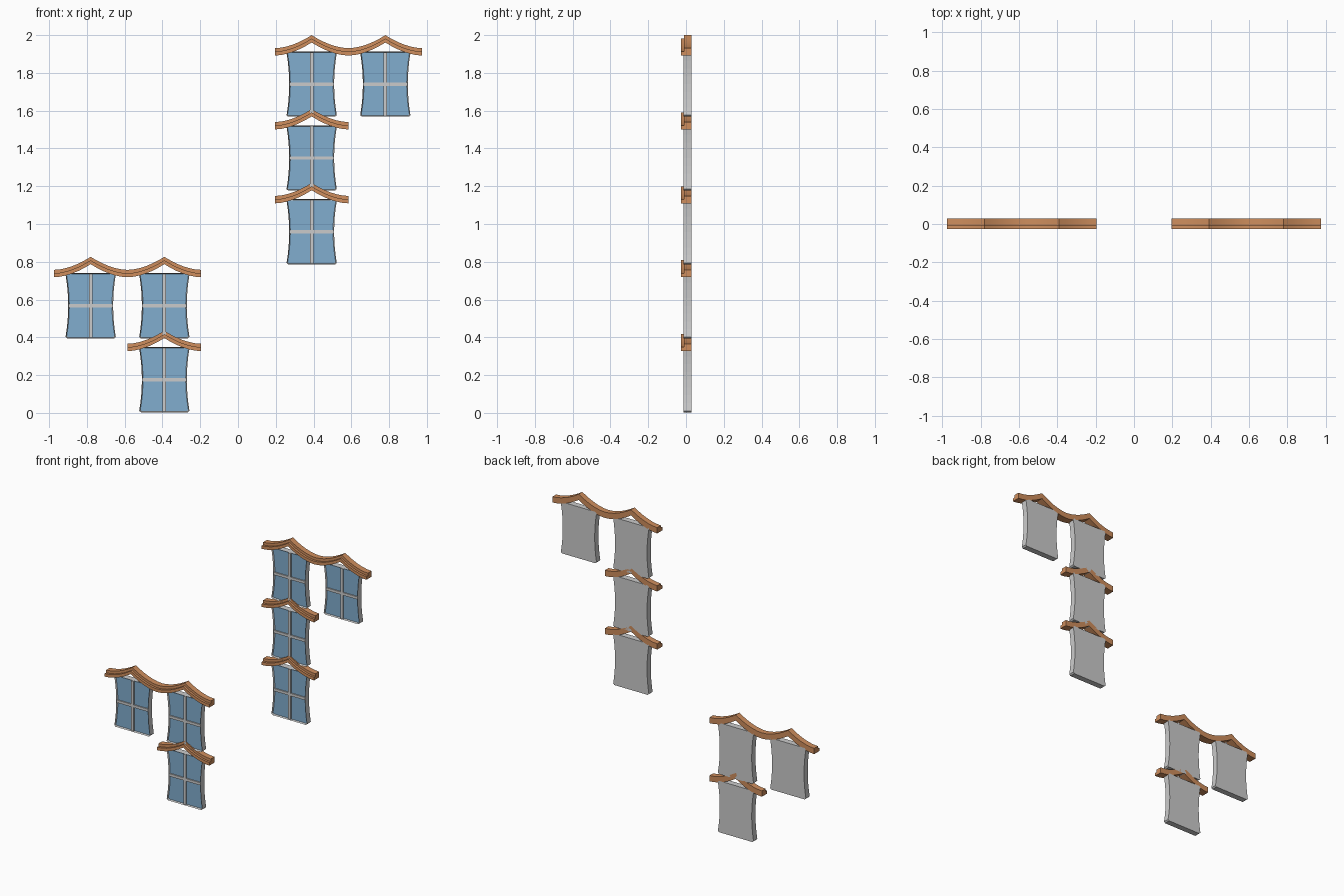
import bpy, bmesh, math

if "Cube" in bpy.data.objects:
    bpy.data.objects.remove(bpy.data.objects["Cube"])

P = 0.39                      # width of one bay
STEP = 0.3912                 # storey height


def material(name, rgb):
    m = bpy.data.materials.new(name)
    m.diffuse_color = (*rgb, 1)
    m.use_nodes = True
    m.node_tree.nodes["Principled BSDF"].inputs["Base Color"].default_value = m.diffuse_color
    return m


BLUE = material("glass_blue", (0.22, 0.42, 0.62))
ORANGE = material("roof_orange", (0.62, 0.27, 0.11))


def finish(bm, name, mat=None):
    bmesh.ops.recalc_face_normals(bm, faces=bm.faces)
    me = bpy.data.meshes.new(name)
    bm.to_mesh(me)
    bm.free()
    ob = bpy.data.objects.new(name, me)
    bpy.context.collection.objects.link(ob)
    if mat:
        me.materials.append(mat)
    return ob


# Window outline: waisted sides, clipped corners
def outline(inset=0.0, n=8):
    z0, z1 = 0.003 + inset, 0.349 - inset
    right = [(0.124 - inset, z0)]
    for i in range(n + 1):
        t = i / n
        w = 0.119 + 0.014 * (2 * t - 1) ** 2 - inset
        right.append((w, z0 + 0.008 + (z1 - z0 - 0.016) * t))
    right.append((0.124 - inset, z1))
    return right + [(-x, z) for x, z in reversed(right)]


# Extrudes an outline between two depths, returns mesh and front face
def slab(pts, x, z, y0, y1):
    bm = bmesh.new()
    f = [bm.verts.new((x + a, y0, z + b)) for a, b in pts]
    k = [bm.verts.new((x + a, y1, z + b)) for a, b in pts]
    front = bm.faces.new(f)
    bm.faces.new(k[::-1])
    for i in range(len(pts)):
        j = (i + 1) % len(pts)
        bm.faces.new((f[i], k[i], k[j], f[j]))
    return bm, front


def rect(w, z0, z1):
    return [(-w, z0), (w, z0), (w, z1), (-w, z1)]


def window(x, z):
    # Grey case with a recessed front
    bm, front = slab(outline(), x, z, -0.012, 0.028)
    bmesh.ops.recalc_face_normals(bm, faces=bm.faces)
    bmesh.ops.inset_region(bm, faces=[front], thickness=0.006)
    for v in front.verts:
        v.co.y = 0.0
    finish(bm, "window_case")
    # Glass and crossing bars
    finish(slab(outline(0.006), x, z, -0.003, 0.002)[0], "window_glass", BLUE)
    finish(slab(rect(0.010, 0.008, 0.344), x, z, -0.011, 0.0)[0], "upright_bar")
    finish(slab(rect(0.119, 0.167, 0.185), x, z, -0.0105, 0.0)[0], "cross_bar")


# Stepped roof strip: an L section swept along the sagging gable line
def roof(x0, bays, z):
    section = [(-0.026, 0.0), (0.028, 0.0), (0.028, 0.039), (-0.011, 0.039),
               (-0.011, 0.021), (-0.026, 0.021)]
    bm = bmesh.new()
    rings = []
    n = 12
    for i in range(bays * n + 1):
        t = i / n
        d = abs((t % 1.0) - 0.5) * 2          # 0 at peak, 1 at bay edge
        h = 0.327 + 0.069 * (1 - d) ** 1.8
        rings.append([bm.verts.new((x0 + t * P, y, z + h + o)) for y, o in section])
    for a, b in zip(rings, rings[1:]):
        for i in range(6):
            j = (i + 1) % 6
            bm.faces.new((a[i], a[j], b[j], b[i]))
    bm.faces.new(rings[0])
    bm.faces.new(rings[-1][::-1])
    ob = finish(bm, "roof_strip", ORANGE)
    bpy.context.view_layer.objects.active = ob
    ob.select_set(True)
    bpy.ops.object.shade_smooth_by_angle(angle=math.radians(30))
    ob.select_set(False)


# Bays: column, storey
for col, row in [(-1, 0), (-1, 1), (-2, 1), (1, 2), (1, 3), (1, 4), (2, 4)]:
    window(col * P, row * STEP)

# Roofs: left edge, number of bays, storey
for edge, bays, row in [(-1.5, 1, 0), (-2.5, 2, 1), (0.5, 1, 2), (0.5, 1, 3), (0.5, 2, 4)]:
    roof(edge * P, bays, row * STEP)
